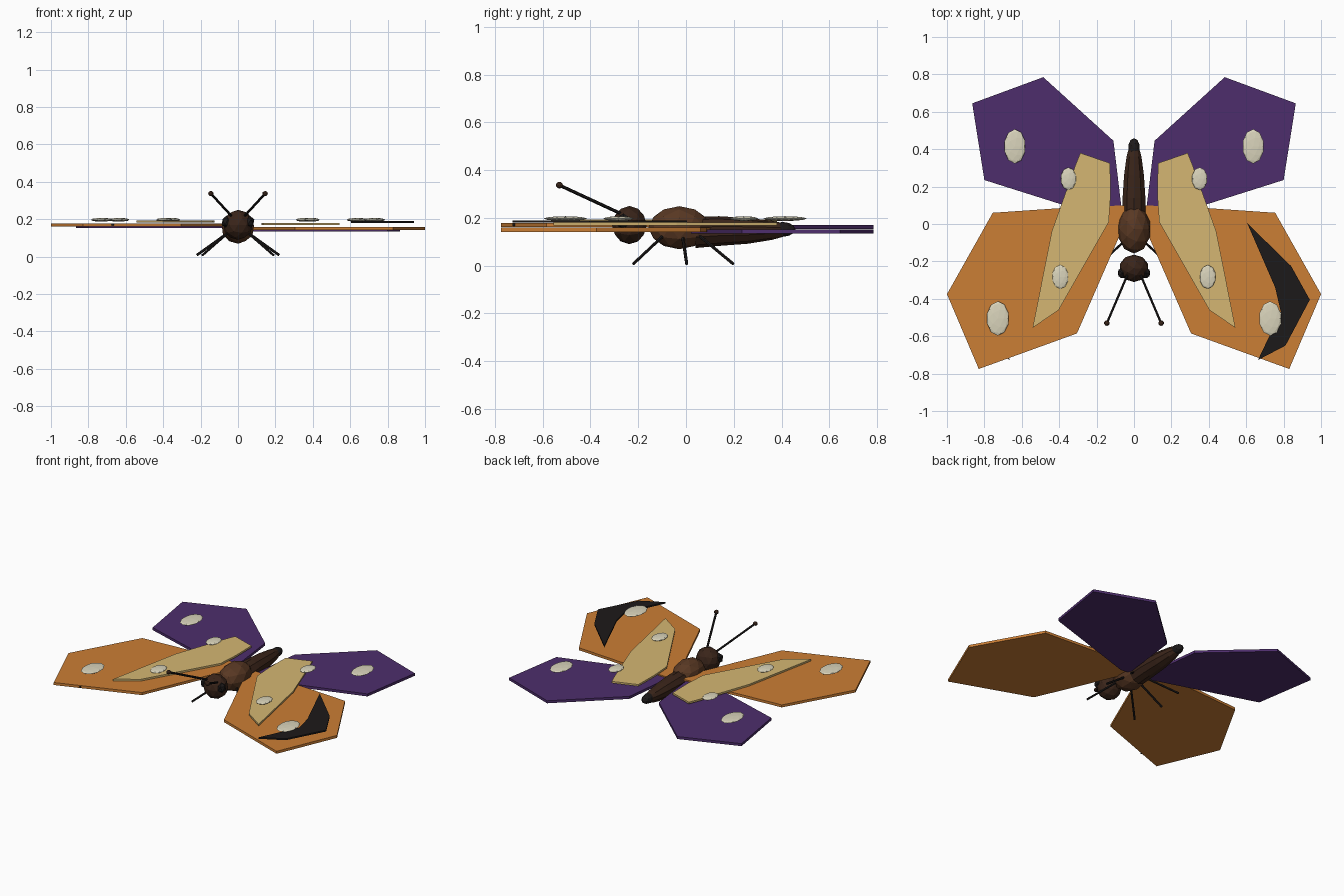
import bpy, bmesh
from mathutils import Vector

if "Cube" in bpy.data.objects:
    bpy.data.objects.remove(bpy.data.objects["Cube"])


def material(name, rgb):
    m = bpy.data.materials.new(name)
    m.diffuse_color = (*rgb, 1)
    m.use_nodes = True
    m.node_tree.nodes["Principled BSDF"].inputs["Base Color"].default_value = m.diffuse_color
    return m


ORANGE = material("orange", (0.60, 0.21, 0.035))
PURPLE = material("purple", (0.075, 0.027, 0.15))
TAN = material("tan", (0.66, 0.47, 0.17))
CREAM = material("cream", (0.70, 0.66, 0.50))
BROWN = material("brown", (0.10, 0.040, 0.017))
DARK = material("dark_brown", (0.042, 0.018, 0.010))
BLACK = material("black", (0.012, 0.010, 0.010))


def finish(name, bm, mat):
    bmesh.ops.recalc_face_normals(bm, faces=bm.faces)
    me = bpy.data.meshes.new(name)
    bm.to_mesh(me)
    bm.free()
    me.materials.append(mat)
    ob = bpy.data.objects.new(name, me)
    bpy.context.collection.objects.link(ob)
    return ob


def plate(name, outline, side, z0, z1, mat):
    """Flat outline extruded upward; side = -1 mirrors it."""
    bm = bmesh.new()
    face = bm.faces.new([bm.verts.new((x * side, y, z0)) for x, y in outline])
    ext = bmesh.ops.extrude_face_region(bm, geom=[face])
    bmesh.ops.translate(bm, vec=(0, 0, z1 - z0),
                        verts=[v for v in ext["geom"] if isinstance(v, bmesh.types.BMVert)])
    finish(name, bm, mat)


def ball(name, loc, radii, mat, sub=2):
    bm = bmesh.new()
    bmesh.ops.create_icosphere(bm, subdivisions=sub, radius=1)
    bmesh.ops.scale(bm, vec=radii, verts=bm.verts)
    bmesh.ops.translate(bm, vec=loc, verts=bm.verts)
    finish(name, bm, mat)


def rod(name, a, b, r, mat):
    a, b = Vector(a), Vector(b)
    bm = bmesh.new()
    bmesh.ops.create_cone(bm, cap_ends=True, segments=6, radius1=r, radius2=r, depth=(b - a).length)
    ob = finish(name, bm, mat)
    ob.location = (a + b) / 2
    ob.rotation_mode = 'QUATERNION'
    ob.rotation_quaternion = (b - a).to_track_quat('Z', 'Y')


# Wing outlines for the +x side
fore = [(0.05, 0.10), (0.39, 0.085), (0.755, 0.06), (1.0, -0.375), (0.83, -0.775),
        (0.305, -0.585), (0.05, 0.0)]
hind = [(0.06, 0.03), (0.11, 0.445), (0.485, 0.785), (0.865, 0.645), (0.80, 0.235), (0.12, 0.02)]
panel = [(0.128, 0.325), (0.287, 0.38), (0.315, 0.31), (0.44, -0.04), (0.542, -0.555),
         (0.403, -0.46), (0.135, 0.01), (0.125, 0.155)]
band = [(0.605, 0.005), (0.84, -0.225), (0.94, -0.405), (0.81, -0.65), (0.663, -0.727),
        (0.785, -0.47), (0.755, -0.34)]
spots = [(0.637, 0.415, 0.058, 0.092), (0.351, 0.242, 0.042, 0.061),
         (0.394, -0.283, 0.044, 0.064), (0.728, -0.505, 0.06, 0.092)]

for s, tag, lift in ((1, "right", 0.0), (-1, "left", 0.019)):
    # Wings and their markings
    plate(f"fore_wing_{tag}", fore, s, 0.142 + lift, 0.159 + lift, ORANGE)
    plate(f"hind_wing_{tag}", hind, s, 0.134 + lift, 0.151 + lift, PURPLE)
    plate(f"wing_panel_{tag}", panel, s, 0.168 + lift * 0.7, 0.180 + lift * 0.7, TAN)
    bz = 0.180 if s > 0 else 0.166
    plate(f"wing_band_{tag}", band, s, bz, bz + 0.010, BLACK)
    for i, (x, y, rx, ry) in enumerate(spots):
        ball(f"wing_spot_{tag}_{i + 1}", (s * x, y, 0.197), (rx, ry, 0.010), CREAM)
    # Eyes and antennae
    ball(f"eye_{tag}", (s * 0.062, -0.262, 0.185), (0.028, 0.032, 0.034), BLACK, 1)
    tip = (s * 0.145, -0.53, 0.337)
    rod(f"antenna_{tag}", (s * 0.03, -0.26, 0.212), tip, 0.007, BLACK)
    ball(f"antenna_tip_{tag}", tip, (0.015, 0.015, 0.014), DARK)
    # Legs
    for i, (y0, y1, x1) in enumerate(((-0.09, -0.22, 0.19), (-0.015, 0.003, 0.22), (0.05, 0.197, 0.19))):
        rod(f"leg_{tag}_{i + 1}", (s * 0.05, y0, 0.13), (s * x1, y1, 0.008), 0.007, BLACK)

# Body
ball("head", (0, -0.237, 0.170), (0.080, 0.073, 0.080), DARK)
ball("thorax", (0, -0.028, 0.159), (0.090, 0.130, 0.090), BROWN)

# Abdomen, lofted from tapering rings
bm = bmesh.new()
rings = []
for y, rx, rz, z in ((0.04, 0.066, 0.066, 0.140), (0.14, 0.064, 0.062, 0.145), (0.26, 0.056, 0.054, 0.146),
                     (0.36, 0.042, 0.040, 0.148), (0.42, 0.025, 0.025, 0.150)):
    c = bmesh.ops.create_circle(bm, segments=10, radius=1)["verts"]
    for v in c:
        v.co = Vector((v.co.x * rx, y, z + v.co.y * rz))
    rings.append(c)
for a, b in zip(rings, rings[1:]):
    for i in range(10):
        j = (i + 1) % 10
        bm.faces.new((a[i], a[j], b[j], b[i]))
bm.faces.new(rings[0])
bm.faces.new(rings[-1])
finish("abdomen", bm, DARK)
ball("abdomen_tip", (0, 0.405, 0.152), (0.032, 0.054, 0.031), BLACK)
